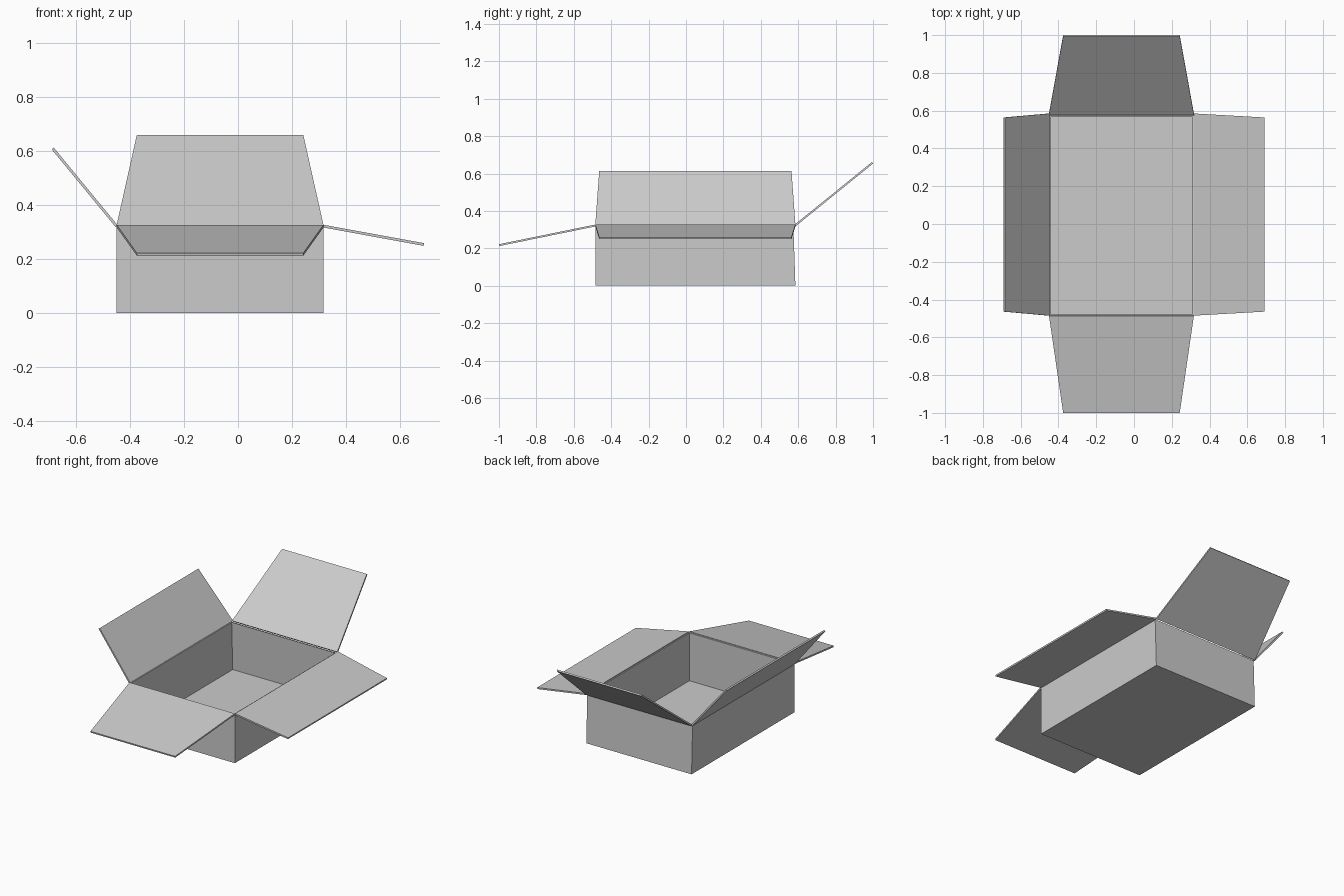
import bpy

# Remove the default cube
cube = bpy.data.objects.get("Cube")
if cube:
    bpy.data.objects.remove(cube, do_unlink=True)

# Single plain card colour
card = bpy.data.materials.new("plain_grey_card")
card.use_nodes = True
GREY = (0.6, 0.6, 0.6, 1.0)
card.diffuse_color = GREY
card.node_tree.nodes["Principled BSDF"].inputs["Base Color"].default_value = GREY


def sheet(name, verts, faces, thickness, offset):
    """Thin card object made from flat faces and a solidify modifier."""
    mesh = bpy.data.meshes.new(name)
    mesh.from_pydata(verts, [], faces)
    mesh.materials.append(card)
    obj = bpy.data.objects.new(name, mesh)
    bpy.context.collection.objects.link(obj)
    mod = obj.modifiers.new("card_thickness", "SOLIDIFY")
    mod.thickness = thickness
    mod.offset = offset
    mod.use_even_offset = True
    return obj


# Box outline; the back wall leans slightly inward at the top
LEFT, RIGHT = 0.317, -0.45
FRONT, BACK, BACK_TOP = -0.485, 0.585, 0.574
RIM = 0.322


def ring(z, back):
    return [(RIGHT, FRONT, z), (LEFT, FRONT, z), (LEFT, back, z), (RIGHT, back, z)]


# Open box: floor and four walls
walls = [(i, (i + 1) % 4, (i + 1) % 4 + 4, i + 4) for i in range(4)]
sheet("box_body", ring(0, BACK) + ring(RIM, BACK_TOP),
      [(3, 2, 1, 0)] + walls, 0.007, -1)


# Front and back flaps: tapered, hinged along x
for name, hinge_y, tip_y, tip_z in (("front_flap", FRONT, -0.999, 0.217),
                                    ("back_flap", BACK - 0.002, 0.997, 0.657)):
    sheet(name, [(RIGHT, hinge_y, RIM), (LEFT, hinge_y, RIM),
                 (LEFT - 0.075, tip_y, tip_z), (RIGHT + 0.075, tip_y, tip_z)],
          [(0, 1, 2, 3)], 0.01, 0)

# Side flaps: tapered, hinged along y
for name, hinge_x, tip_x, tip_z in (("left_flap", LEFT, 0.689, 0.254),
                                    ("right_flap", RIGHT, -0.687, 0.61)):
    sheet(name, [(hinge_x, FRONT, RIM), (hinge_x, BACK, RIM),
                 (tip_x, BACK - 0.021, tip_z), (tip_x, FRONT + 0.021, tip_z)],
          [(0, 1, 2, 3)], 0.01, 0)
